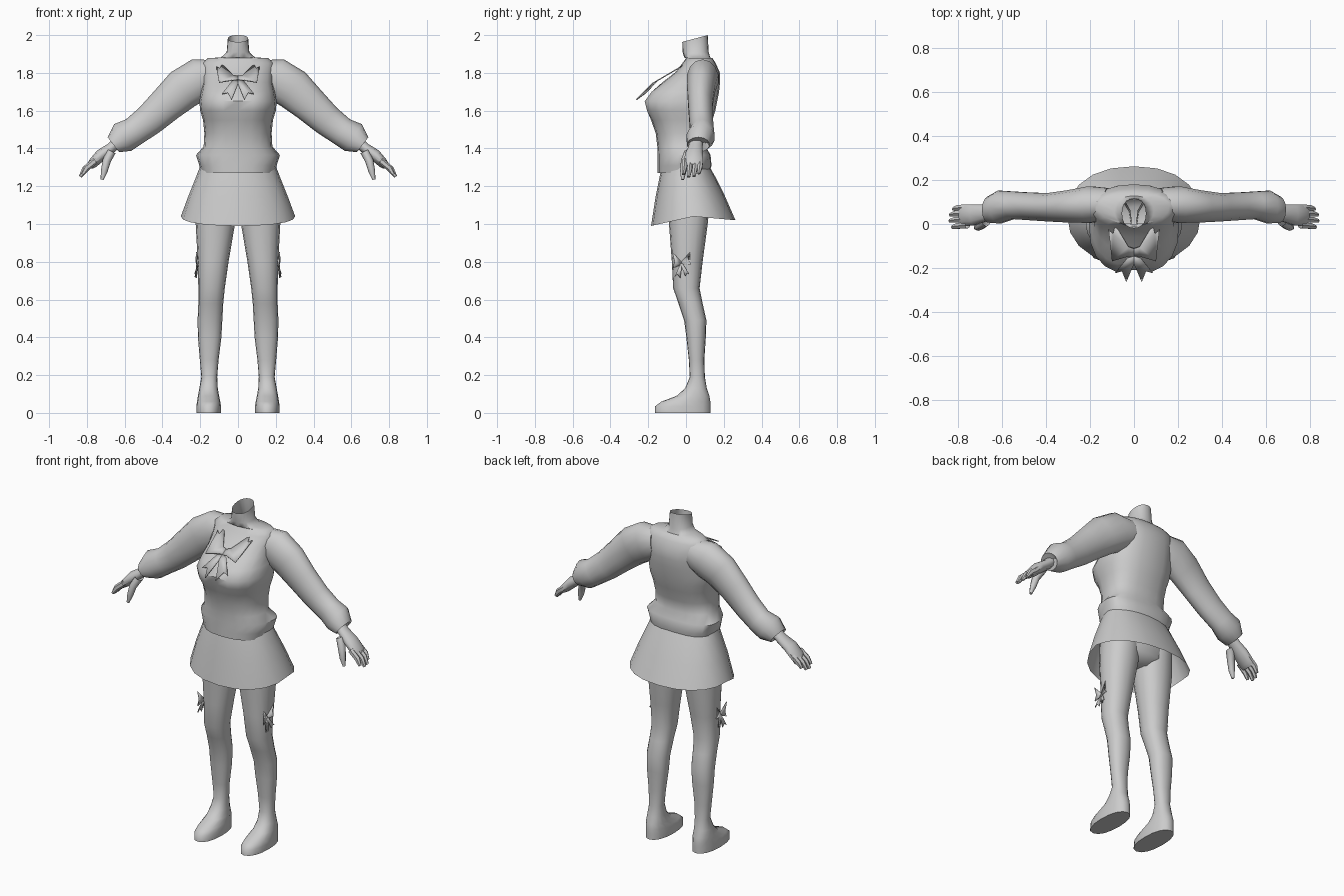
import bpy, bmesh, math
from mathutils import Vector

GREY = bpy.data.materials.new("plain_grey")
GREY.diffuse_color = (0.6, 0.6, 0.6, 1)


def finish(name, bm, mirror=False, angle=50, thick=0):
    bmesh.ops.recalc_face_normals(bm, faces=bm.faces[:])
    me = bpy.data.meshes.new(name)
    bm.to_mesh(me)
    bm.free()
    me.materials.append(GREY)
    ob = bpy.data.objects.new(name, me)
    bpy.context.collection.objects.link(ob)
    if thick:
        ob.modifiers.new("thickness", 'SOLIDIFY').thickness = thick
    if mirror:
        ob.modifiers.new("mirror", 'MIRROR').use_mirror_merge = False
    bpy.ops.object.select_all(action='DESELECT')
    ob.select_set(True)
    bpy.context.view_layer.objects.active = ob
    bpy.ops.object.shade_smooth_by_angle(angle=math.radians(angle))
    return ob


def loft(name, rings, start=False, end=False, **kw):
    """Skin a list of equal point rings."""
    bm = bmesh.new()
    vs = [[bm.verts.new(p) for p in r] for r in rings]
    n = len(vs[0])
    for a, b in zip(vs, vs[1:]):
        for i in range(n):
            j = (i + 1) % n
            bm.faces.new((a[i], a[j], b[j], b[i]))
    if start:
        bm.faces.new(vs[0])
    if end:
        bm.faces.new(vs[-1])
    return finish(name, bm, **kw)


def flat_ring(z, x, rx, yf, yb, yc=None, n=20, p=0.9, tilt=0.0):
    """Horizontal ring with separate front and back depths."""
    yc = (yf + yb) / 2 if yc is None else yc
    pts = []
    for i in range(n):
        a = 2 * math.pi * i / n
        c, s = math.cos(a), math.sin(a)
        c = math.copysign(abs(c) ** p, c)
        s = math.copysign(abs(s) ** p, s)
        y = yc + s * ((yb - yc) if s > 0 else (yc - yf))
        pts.append(Vector((x + c * rx, y, z + tilt * s)))
    return pts


def tube(name, path, n=12, **kw):
    """Tube along a path in the xz plane: (x, y, z, normal radius, y radius)."""
    rings = []
    for i, (x, y, z, rn, ry) in enumerate(path):
        a, b = path[max(i - 1, 0)], path[min(i + 1, len(path) - 1)]
        d = Vector((b[0] - a[0], 0, b[2] - a[2])).normalized()
        nrm = Vector((-d.z, 0, d.x))
        rings.append([Vector((x, y, z)) + nrm * rn * math.cos(t) + Vector((0, ry, 0)) * math.sin(t)
                      for t in (2 * math.pi * k / n for k in range(n))])
    return loft(name, rings, **kw)


# torso and jacket: z, half width, front, back, widest depth
body = [(1.27, .195, -.15, .125, .02), (1.31, .205, -.15, .135, .02), (1.365, .222, -.15, .13, .03),
        (1.41, .182, -.152, .105, .0), (1.48, .178, -.16, .118, .0), (1.55, .185, -.185, .14, .0),
        (1.60, .2, -.215, .155, .0), (1.65, .205, -.228, .165, .0), (1.70, .195, -.19, .175, .02),
        (1.75, .185, -.125, .18, .05), (1.80, .19, -.06, .18, .07), (1.85, .195, -.02, .158, .08),
        (1.878, .16, .0, .14, .08), (1.882, .09, -.01, .128, .06)]
rings = []
for z, rx, yf, yb, yc in body:
    r = flat_ring(z, 0, rx, yf, yb, yc, p=.82 if z < 1.76 else .9)
    for v in r:  # shallow valley between the two sides of the chest
        if 1.57 < z < 1.73 and abs(v.x) < .02 and v.y < 0:
            v.y += .02
    rings.append(r)
rings.append(flat_ring(1.91, 0, .06, -.018, .12))
rings.append(flat_ring(1.982, 0, .054, -.02, .115, tilt=.018))
loft("torso", rings)

# skirt with a dipping hem
skirt = [flat_ring(1.32, 0, .195, -.125, .115, .02), flat_ring(1.25, 0, .222, -.14, .155, .02),
         flat_ring(1.15, 0, .262, -.16, .205, .03)]
hem = flat_ring(1.04, 0, .303, -.185, .262, .04)
for v in hem:
    v.z -= max(0, -(v.y - .04) / .225) * .05 + max(0, (v.y - .04) / .222) * .02
loft("skirt", skirt + [hem])

# hips under the skirt
loft("hips", [flat_ring(1.28, 0, .18, -.11, .11), flat_ring(1.15, 0, .2, -.1, .135),
              flat_ring(1.06, 0, .17, -.08, .125), flat_ring(1.02, 0, .06, -.04, .08)], end=True)

# legs: z, inner x, outer x, front, back
leg = [(1.15, .01, .215, -.1, .13), (1.0, .016, .224, -.09, .115), (.8, .05, .213, -.075, .088),
       (.66, .07, .21, -.068, .072), (.58, .078, .21, -.04, .088), (.49, .083, .214, -.01, .108),
       (.4, .088, .212, .002, .105), (.28, .103, .202, .015, .097), (.19, .11, .194, .02, .1),
       (.13, .107, .205, -.005, .11), (.09, .1, .212, -.05, .124), (.06, .094, .217, -.13, .129),
       (.035, .09, .22, -.163, .13), (0, .09, .22, -.165, .13)]
loft("leg", [flat_ring(z, (a + b) / 2, (b - a) / 2, f, k, n=16) for z, a, b, f, k in leg],
     end=True, mirror=True)

# sleeves with a flared cuff
tube("sleeve", [(.12, .09, 1.785, .085, .075), (.2, .088, 1.768, .112, .085), (.29, .08, 1.715, .11, .075),
                (.38, .076, 1.633, .095, .066), (.47, .08, 1.55, .084, .064), (.55, .085, 1.49, .077, .064),
                (.61, .077, 1.458, .084, .076), (.66, .065, 1.42, .05, .06), (.64, .065, 1.435, .036, .045)],
     n=14, start=True, mirror=True)

# hands
tube("palm", [(.63, .055, 1.44, .03, .035), (.675, .05, 1.4, .028, .04), (.725, .042, 1.365, .032, .05),
              (.77, .04, 1.32, .026, .052), (.785, .04, 1.305, .018, .048)],
     n=10, end=True, mirror=True)
for i, (y, ln) in enumerate([(-.006, .85), (.022, 1.0), (.05, .97), (.076, .8)]):
    tube(f"finger_{i + 1}", [(.755, y, 1.335, .018, .015), (.755 + .055 * ln, y - .003, 1.335 - .045 * ln, .017, .015),
                             (.755 + .08 * ln, y - .008, 1.335 - .085 * ln, .009, .009)],
         n=6, end=True, mirror=True)
tube("thumb", [(.67, .02, 1.385, .024, .03), (.695, -.005, 1.335, .022, .022), (.708, -.014, 1.28, .018, .017),
               (.72, -.018, 1.235, .008, .008)], n=8, end=True, mirror=True)


def plate(name, shapes, place, thick=.006):
    """Thin ribbon pieces: flat outlines placed in space."""
    bm = bmesh.new()
    for s in shapes:
        bm.faces.new([bm.verts.new(place(*p)) for p in s])
    bmesh.ops.triangulate(bm, faces=bm.faces[:])
    return finish(name, bm, mirror=True, thick=thick)


# chest bow leaning out over the chest
plate("chest_bow", [[(0, 1.785), (.025, 1.79), (.085, 1.848), (.095, 1.825), (.115, 1.835), (.1, 1.752), (.025, 1.765), (0, 1.765)],
                    [(0, 1.765), (.03, 1.76), (.085, 1.69), (.055, 1.697), (.035, 1.66), (0, 1.745)]],
      lambda x, z: (x, -.02 - (1.84 - z) * (1.7 if z > 1.74 else 1.36), z))

# thigh bows on the outer side of each leg
plate("thigh_bow", [[(-.025, .8), (-.072, .852), (-.06, .80), (-.07, .765), (-.025, .785)],
                    [(-.025, .8), (.022, .852), (.012, .82), (.022, .785), (-.025, .785)],
                    [(-.03, .79), (-.06, .72), (-.045, .735), (-.03, .715), (-.02, .79)],
                    [(-.03, .79), (-.005, .725), (.005, .74), (.018, .735), (-.018, .79)]],
      lambda y, z: (.213 + abs(y + .025) * .2 + (.01 if z < .76 else 0), y, z))
